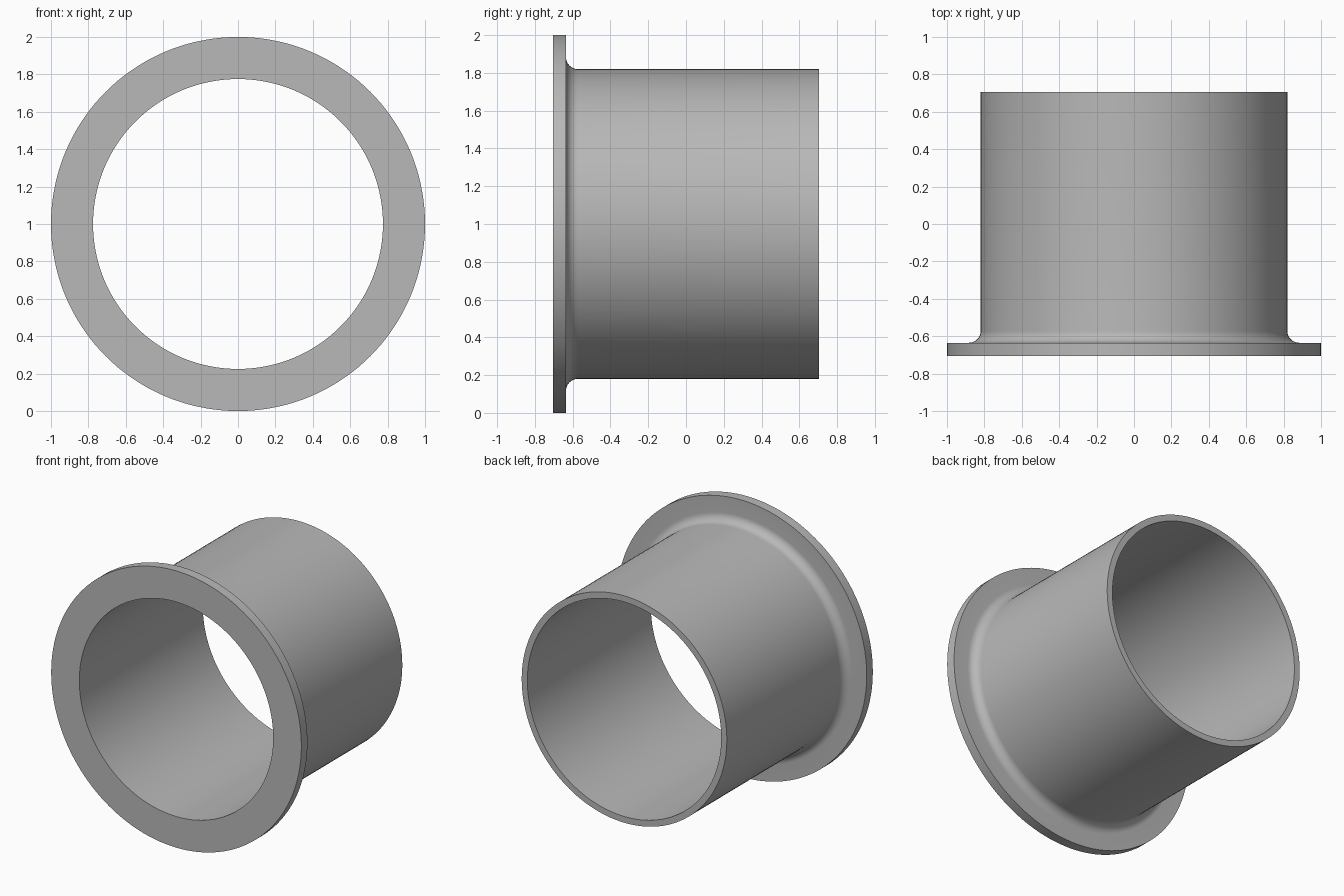
import bpy, bmesh, math
from mathutils import Vector

cube = bpy.data.objects.get("Cube")
if cube:
    bpy.data.objects.remove(cube, do_unlink=True)

# Plain grey material
grey = bpy.data.materials.new("plain_grey")
grey.use_nodes = True
colour = (0.48, 0.48, 0.48, 1)
grey.diffuse_color = colour
grey.node_tree.nodes["Principled BSDF"].inputs["Base Color"].default_value = colour

# Main dimensions
BORE, TUBE, RIM = 0.775, 0.82, 1.0
FRONT, SHOULDER, BACK = -0.705, -0.635, 0.705
FILLET, FILLET_STEPS, SEGMENTS = 0.063, 10, 144

# Cross-section as (radius, y), with a concave fillet where the flange meets the tube
profile = [(BORE, BACK), (BORE, FRONT), (RIM, FRONT), (RIM, SHOULDER)]
for i in range(FILLET_STEPS + 1):
    a = math.pi / 2 * i / FILLET_STEPS
    profile.append((TUBE + FILLET * (1 - math.sin(a)),
                    SHOULDER + FILLET * (1 - math.cos(a))))
profile.append((TUBE, BACK))

# Revolve the closed cross-section around the tube axis
bm = bmesh.new()
verts = [bm.verts.new((r, y, 1)) for r, y in profile]
edges = [bm.edges.new((v, verts[(i + 1) % len(verts)])) for i, v in enumerate(verts)]
bmesh.ops.spin(bm, geom=verts + edges, cent=Vector((0, 0, 1)), axis=Vector((0, 1, 0)),
               angle=math.tau, steps=SEGMENTS, use_merge=True, use_duplicate=False)
bmesh.ops.remove_doubles(bm, verts=bm.verts[:], dist=0.0001)
bmesh.ops.recalc_face_normals(bm, faces=bm.faces[:])
mesh = bpy.data.meshes.new("flanged_sleeve")
bm.to_mesh(mesh)
bm.free()
mesh.materials.append(grey)

sleeve = bpy.data.objects.new("flanged_sleeve", mesh)
bpy.context.collection.objects.link(sleeve)

# Smooth walls and fillet, crisp rims
bpy.ops.object.select_all(action="DESELECT")
sleeve.select_set(True)
bpy.context.view_layer.objects.active = sleeve
bpy.ops.object.shade_smooth_by_angle(angle=math.radians(30))
